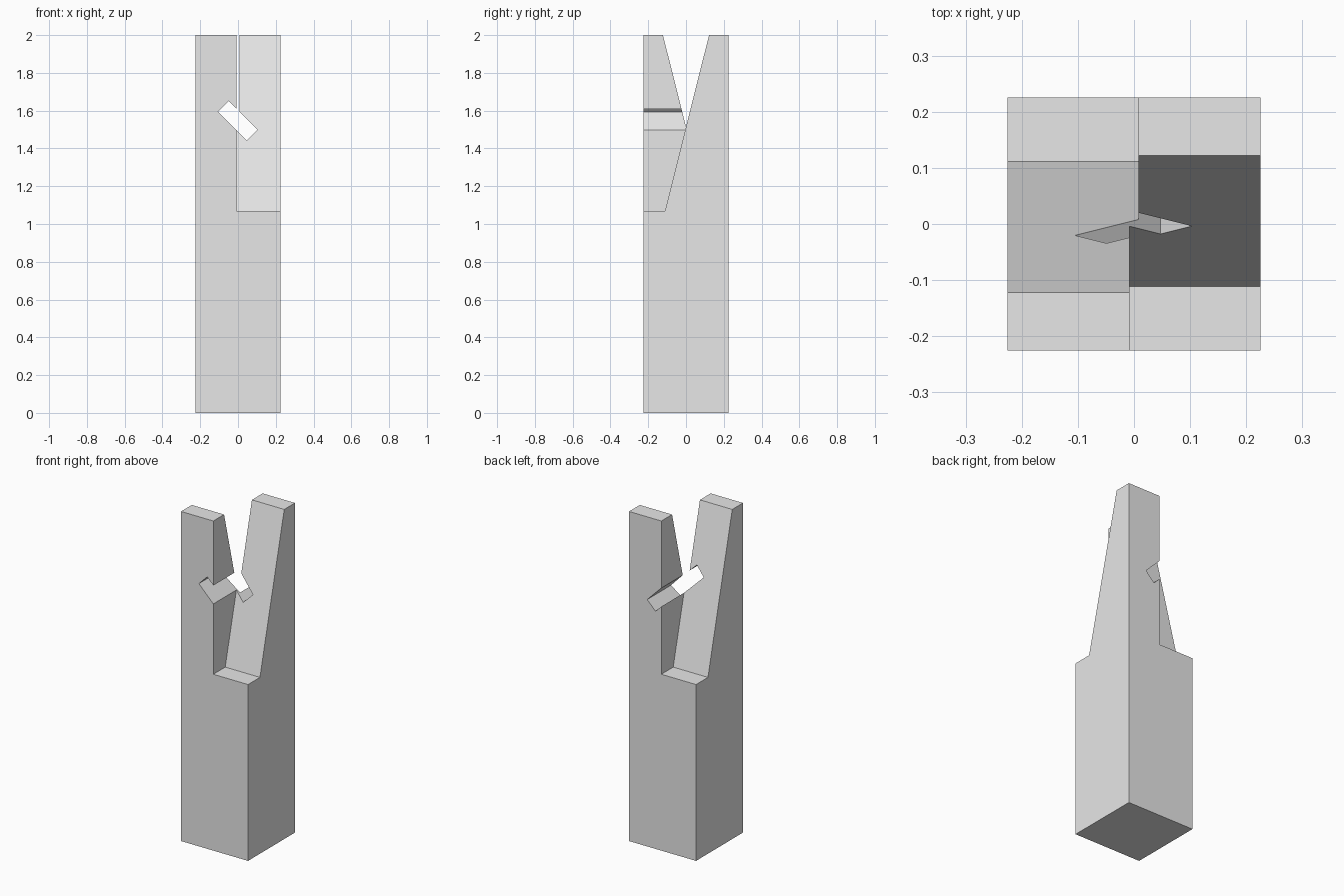
import bpy
import bmesh
from mathutils import Vector

if "Cube" in bpy.data.objects:
    bpy.data.objects.remove(bpy.data.objects["Cube"])

HALF = 0.225         # half width of the square post
SHELF = 1.07         # height where the prongs begin
TOP = 2.0
KERF = 0.008         # half width of the saw gap between the prongs

wood = bpy.data.materials.new("light_grey")
wood.diffuse_color = (0.8, 0.8, 0.8, 1)
wood.use_nodes = True
wood.node_tree.nodes["Principled BSDF"].inputs["Base Color"].default_value = wood.diffuse_color


def prism(name, points, direction):
    """Extrude a closed polygon along a direction."""
    bm = bmesh.new()
    face = bm.faces.new([bm.verts.new(p) for p in points])
    ext = bmesh.ops.extrude_face_region(bm, geom=[face])
    moved = [v for v in ext["geom"] if isinstance(v, bmesh.types.BMVert)]
    bmesh.ops.translate(bm, verts=moved, vec=Vector(direction))
    bmesh.ops.recalc_face_normals(bm, faces=bm.faces[:])
    mesh = bpy.data.meshes.new(name)
    bm.to_mesh(mesh)
    bm.free()
    obj = bpy.data.objects.new(name, mesh)
    bpy.context.collection.objects.link(obj)
    return obj


def cut(target, cutter):
    """Subtract a cutter from the target and remove the cutter."""
    cutter.hide_render = True
    mod = target.modifiers.new("cut", 'BOOLEAN')
    mod.operation = 'DIFFERENCE'
    mod.solver = 'EXACT'
    mod.object = cutter
    bpy.context.view_layer.objects.active = target
    bpy.ops.object.modifier_apply(modifier=mod.name)
    bpy.data.objects.remove(cutter)


# Square post
post = prism("scarf_joint_post",
             [(-HALF, -HALF, 0), (HALF, -HALF, 0), (HALF, HALF, 0), (-HALF, HALF, 0)],
             (0, 0, TOP))
post.data.materials.append(wood)

# Sloped wedges: one removed from the front right, one from the back left
extra = 0.1
rise = TOP - SHELF
slope_low, slope_high = -0.111, 0.122
over = slope_high + (slope_high - slope_low) * extra / rise
for s in (1, -1):
    profile = [(-HALF - extra, SHELF), (slope_low, SHELF),
               (over, TOP + extra), (-HALF - extra, TOP + extra)]
    wedge = prism("wedge_cutter", [(-s * KERF, s * y, z) for y, z in profile],
                  (s * (HALF + extra), 0, 0))
    cut(post, wedge)

# Slanted key slot running from front to back
slot = [(-0.105, 1.594), (-0.049, 1.65), (0.103, 1.498), (0.047, 1.442)]
cut(post, prism("slot_cutter", [(x, -0.4, z) for x, z in slot], (0, 0.8, 0)))

# Single flat colour, flat faces
post.data.materials.clear()
post.data.materials.append(wood)
for p in post.data.polygons:
    p.material_index = 0
    p.use_smooth = False
